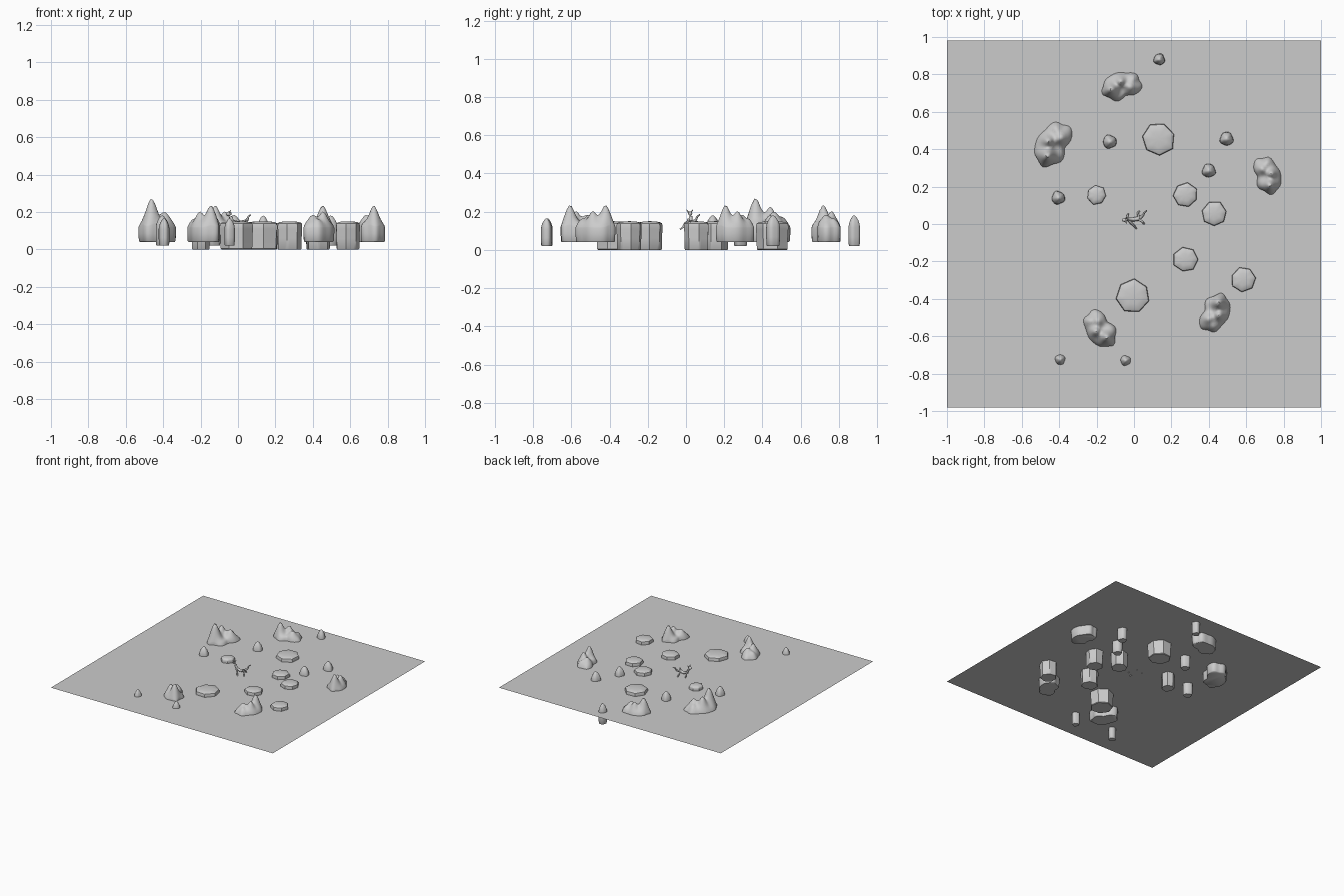
import bpy, bmesh, math, random
from mathutils import Vector

if "Cube" in bpy.data.objects:
    bpy.data.objects.remove(bpy.data.objects["Cube"])

random.seed(4)
WATER = 0.115


def finish(bm, name, angle=40):
    bmesh.ops.recalc_face_normals(bm, faces=bm.faces)
    me = bpy.data.meshes.new(name)
    bm.to_mesh(me)
    bm.free()
    ob = bpy.data.objects.new(name, me)
    bpy.context.collection.objects.link(ob)
    bpy.ops.object.select_all(action='DESELECT')
    ob.select_set(True)
    bpy.context.view_layer.objects.active = ob
    bpy.ops.object.shade_smooth_by_angle(angle=math.radians(angle))
    return ob


def loft(name, rings, angle=40):
    """Skin a stack of equal-length point rings and cap both ends."""
    bm = bmesh.new()
    loops = [[bm.verts.new(p) for p in r] for r in rings]
    n = len(loops[0])
    for a, b in zip(loops, loops[1:]):
        for i in range(n):
            j = (i + 1) % n
            bm.faces.new((a[i], a[j], b[j], b[i]))
    bm.faces.new(loops[0])
    bm.faces.new(loops[-1])
    return finish(bm, name, angle)


# water surface
bm = bmesh.new()
bm.faces.new([bm.verts.new((x, y, WATER)) for x, y in
              ((-1, -.98), (1, -.98), (1, .98), (-1, .98))])
finish(bm, "water_surface")


# flat stepping stones: rounded heptagonal pillars with slightly domed tops
def stepping_stone(x, y, r, turn):
    n, sides = 28, 7
    wob = [random.uniform(.95, 1.05) for _ in range(sides)]
    profile = [(.9, 0), (.95, .004), (.96, .06), (1, .11), (1, .128),
               (.96, .139), (.85, .144), (.5, .149), (.08, .15)]
    rings = []
    for s, z in profile:
        ring = []
        for i in range(n):
            k, f = divmod(i, n // sides)
            f /= n / sides
            a0, a1 = (turn + math.tau * (k + d) / sides for d in (0, 1))
            w0, w1 = wob[k], wob[(k + 1) % sides]
            px = math.cos(a0) * w0 * (1 - f) + math.cos(a1) * w1 * f
            py = math.sin(a0) * w0 * (1 - f) + math.sin(a1) * w1 * f
            ring.append((x + r * s * px, y + r * s * py, z))
        rings.append(ring)
    loft("stepping_stone", rings)


for args in ((.13, .455, .09, .3), (.275, .155, .067, .5), (.43, .055, .067, .2),
             (.275, -.19, .067, .9), (.585, -.295, .067, .1),
             (-.005, -.385, .09, .6), (-.2, .155, .053, .8)):
    stepping_stone(*args)


# small pointed stones
def pointed_stone(x, y, r, top):
    h = top - .02
    ph = random.uniform(0, 6)
    profile = [(.85, 0), (.95, .03), (1, .3), (1, .6), (.93, .72),
               (.72, .84), (.42, .94), (.2, .99), (.04, 1)]
    rings = []
    for s, t in profile:
        ring = []
        for i in range(20):
            a = math.tau * i / 20
            q = r * s * (1 + .06 * math.sin(3 * a + ph) + .04 * math.sin(5 * a - ph))
            ring.append((x + q * math.cos(a), y + q * math.sin(a), .02 + h * t))
        rings.append(ring)
    loft("pointed_stone", rings)


for args in ((.135, .88, .03, .18), (-.13, .44, .036, .18), (.495, .455, .036, .18),
             (.4, .285, .036, .18), (-.405, .14, .035, .18),
             (-.395, -.725, .028, .165), (-.045, -.73, .028, .165)):
    pointed_stone(*args)


# large craggy rocks: kidney outline, several peaks, highest at local +x end
PEAKS = ((.062, .005, .034, .105), (.0, -.03, .028, .065),
         (-.045, .012, .03, .045), (-.07, -.03, .022, .02))


def crag(x, y, ux, uy, s, hs, flip=1):
    u = Vector((ux, uy)).normalized()
    v = Vector((-u.y, u.x)) * flip
    n = 40

    def point(a, t):
        notch = 1 - .3 * math.exp(-((a - 1.75) / .38) ** 2)
        wob = 1 + .04 * math.sin(5 * a + 1) + .03 * math.sin(7 * a)
        lx = .112 * math.cos(a) * notch * wob * t
        ly = .08 * math.sin(a) * notch * wob * t
        return lx, ly

    def place(lx, ly, z):
        return (x + s * (u.x * lx + v.x * ly), y + s * (u.y * lx + v.y * ly), z)

    angs = [math.tau * i / n for i in range(n)]
    rings = [[place(*point(a, t), z) for a in angs]
             for t, z in ((.93, .04), (.98, .046), (1, .085))]
    for t in (1, .98, .93, .86, .77, .67, .56, .45, .34, .23, .12, .03):
        ring = []
        for a in angs:
            lx, ly = point(a, t)
            top = .145 + hs * sum(h * math.exp(-((lx - px) ** 2 + (ly - py) ** 2) / w ** 2)
                                  for px, py, w, h in PEAKS)
            top -= .03 * t ** 8
            ring.append(place(lx, ly, top))
        rings.append(ring)
    loft("craggy_rock", rings, 50)


crag(-.43, .425, -.5, -.8, 1.12, 1.2)
crag(-.065, .735, -.95, -.2, .95, .85)
crag(.71, .26, .35, -.9, .9, .85, -1)
crag(.43, -.475, .45, .85, .95, .85)
crag(-.18, -.56, .5, -.8, .95, .85)


# small twisted creature in the middle: tapering limbs around a bent body
def limb(name, pts, r0, r1):
    cu = bpy.data.curves.new(name, 'CURVE')
    cu.dimensions = '3D'
    cu.bevel_depth = 1
    cu.bevel_resolution = 2
    cu.use_fill_caps = True
    sp = cu.splines.new('POLY')
    sp.points.add(len(pts) - 1)
    for i, (p, q) in enumerate(zip(sp.points, pts)):
        p.co = (*q, 1)
        p.radius = r0 + (r1 - r0) * i / (len(pts) - 1)
    ob = bpy.data.objects.new(name, cu)
    bpy.context.collection.objects.link(ob)


limb("body", [(-.04, .025, .175), (-.03, .025, .15), (.0, .025, .14), (.03, .03, .145)], .009, .012)
limb("tail", [(.03, .03, .145), (.05, .05, .155), (.055, .06, .175), (.068, .072, .185)], .009, .003)
limb("front_leg", [(-.03, .02, .15), (-.005, -.005, .14), (.005, -.015, .12), (.016, -.03, .108)], .007, .004)
limb("rear_leg", [(.025, .025, .145), (.045, .012, .16), (.05, .005, .13), (.055, .0, .108)], .007, .004)
limb("far_front_leg", [(-.03, .03, .15), (-.035, .045, .14), (-.03, .055, .11)], .006, .004)
limb("far_rear_leg", [(.025, .035, .145), (.02, .06, .135), (.03, .07, .108)], .006, .004)
for sy in (-1, 1):
    limb("ear", [(-.045, .02 + sy * .006, .195), (-.04, .02 + sy * .016, .21)], .004, .002)
bm = bmesh.new()
bmesh.ops.create_icosphere(bm, subdivisions=2, radius=1)
for v in bm.verts:
    v.co = Vector((-.05 + v.co.x * .016, .022 + v.co.y * .011, .19 + v.co.z * .012))
finish(bm, "head")
